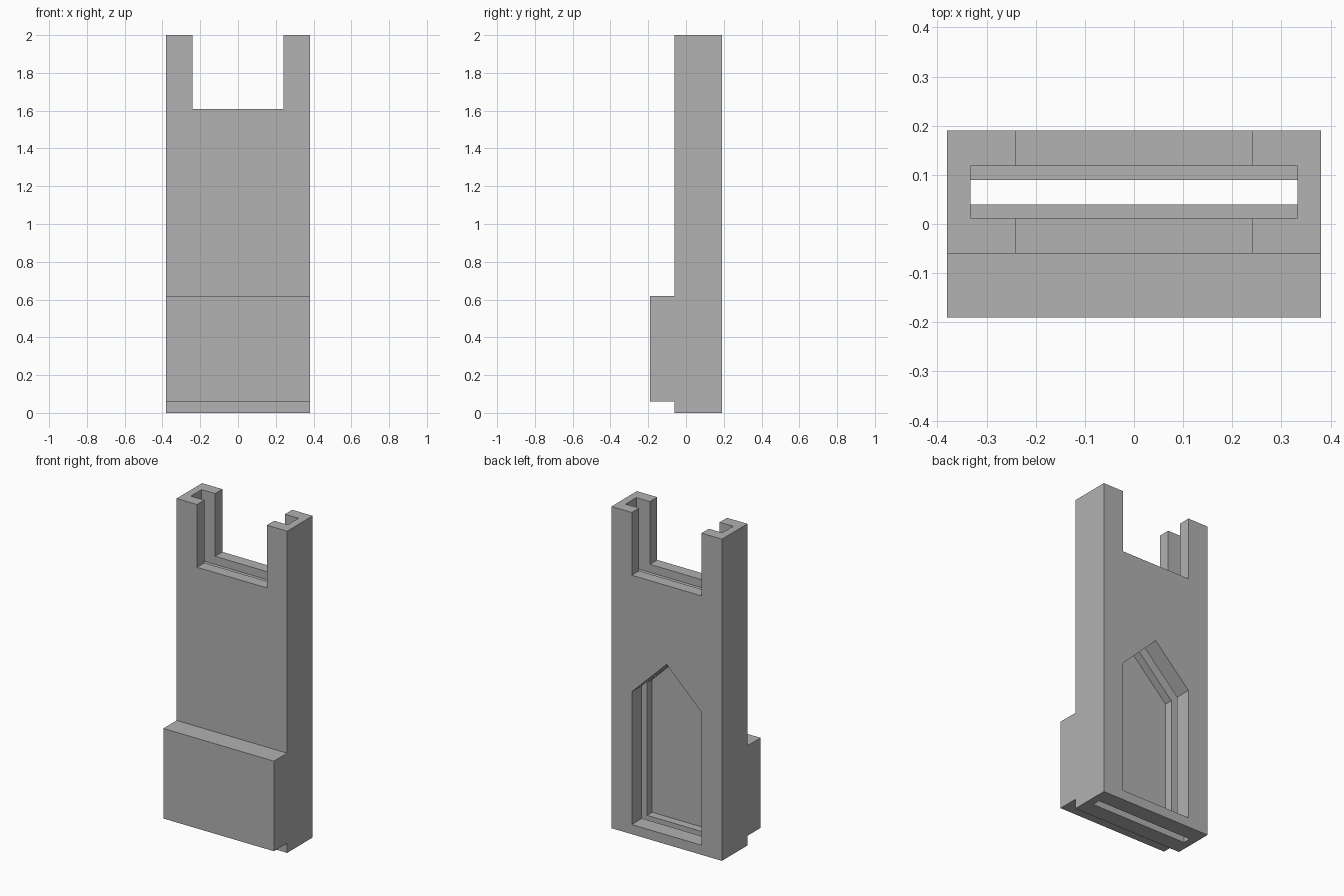
import bpy
import bmesh
from mathutils import Vector

cube = bpy.data.objects.get("Cube")
if cube:
    bpy.data.objects.remove(cube, do_unlink=True)

grey = bpy.data.materials.new("plain_grey")
grey.use_nodes = True
colour = (0.445, 0.445, 0.445, 1)
grey.diffuse_color = colour
grey.node_tree.nodes["Principled BSDF"].inputs["Base Color"].default_value = colour


def prism(name, profile, sweep):
    """Extrude a flat outline of 3D points along a sweep vector."""
    bm = bmesh.new()
    face = bm.faces.new([bm.verts.new(p) for p in profile])
    out = bmesh.ops.extrude_face_region(bm, geom=[face])
    moved = [v for v in out["geom"] if isinstance(v, bmesh.types.BMVert)]
    bmesh.ops.translate(bm, verts=moved, vec=Vector(sweep))
    bmesh.ops.recalc_face_normals(bm, faces=bm.faces)
    mesh = bpy.data.meshes.new(name)
    bm.to_mesh(mesh)
    bm.free()
    mesh.materials.append(grey)
    obj = bpy.data.objects.new(name, mesh)
    bpy.context.collection.objects.link(obj)
    return obj


def box(name, half_x, y0, y1, z0, z1):
    outline = [(-half_x, y0, z0), (-half_x, y1, z0), (-half_x, y1, z1), (-half_x, y0, z1)]
    return prism(name, outline, (2 * half_x, 0, 0))


def cut(target, cutter):
    cutter.hide_render = True
    mod = target.modifiers.new(cutter.name, "BOOLEAN")
    mod.operation = "DIFFERENCE"
    mod.solver = "EXACT"
    mod.object = cutter
    bpy.context.view_layer.objects.active = target
    bpy.ops.object.modifier_apply(modifier=mod.name)
    bpy.data.objects.remove(cutter, do_unlink=True)


# Upright housing with the thicker block on its lower front
W, FRONT, BACK, BLOCK = 0.38, -0.06, 0.19, -0.19
side = [(FRONT, 0), (BACK, 0), (BACK, 2), (FRONT, 2),
        (FRONT, 0.62), (BLOCK, 0.62), (BLOCK, 0.06), (FRONT, 0.06)]
housing = prism("housing", [(-W, y, z) for y, z in side], (2 * W, 0, 0))

# Narrow slot running the full height
cut(housing, box("narrow_slot", 0.333, 0.04, 0.09, -0.2, 2.2))

# Wider slot at the top, forming the channels inside the two prongs
cut(housing, box("wide_slot", 0.333, 0.012, 0.118, 1.56, 2.2))

# Open notch between the prongs
cut(housing, box("top_notch", 0.24, -0.4, 0.4, 1.61, 2.2))

# Pointed window recessed into the back, past the narrow slot
arch = [(-0.24, 0.06), (0.24, 0.06), (0.24, 0.885), (0, 1.12), (-0.24, 0.885)]
cut(housing, prism("pointed_window", [(x, -0.01, z) for x, z in arch], (0, 0.4, 0)))
